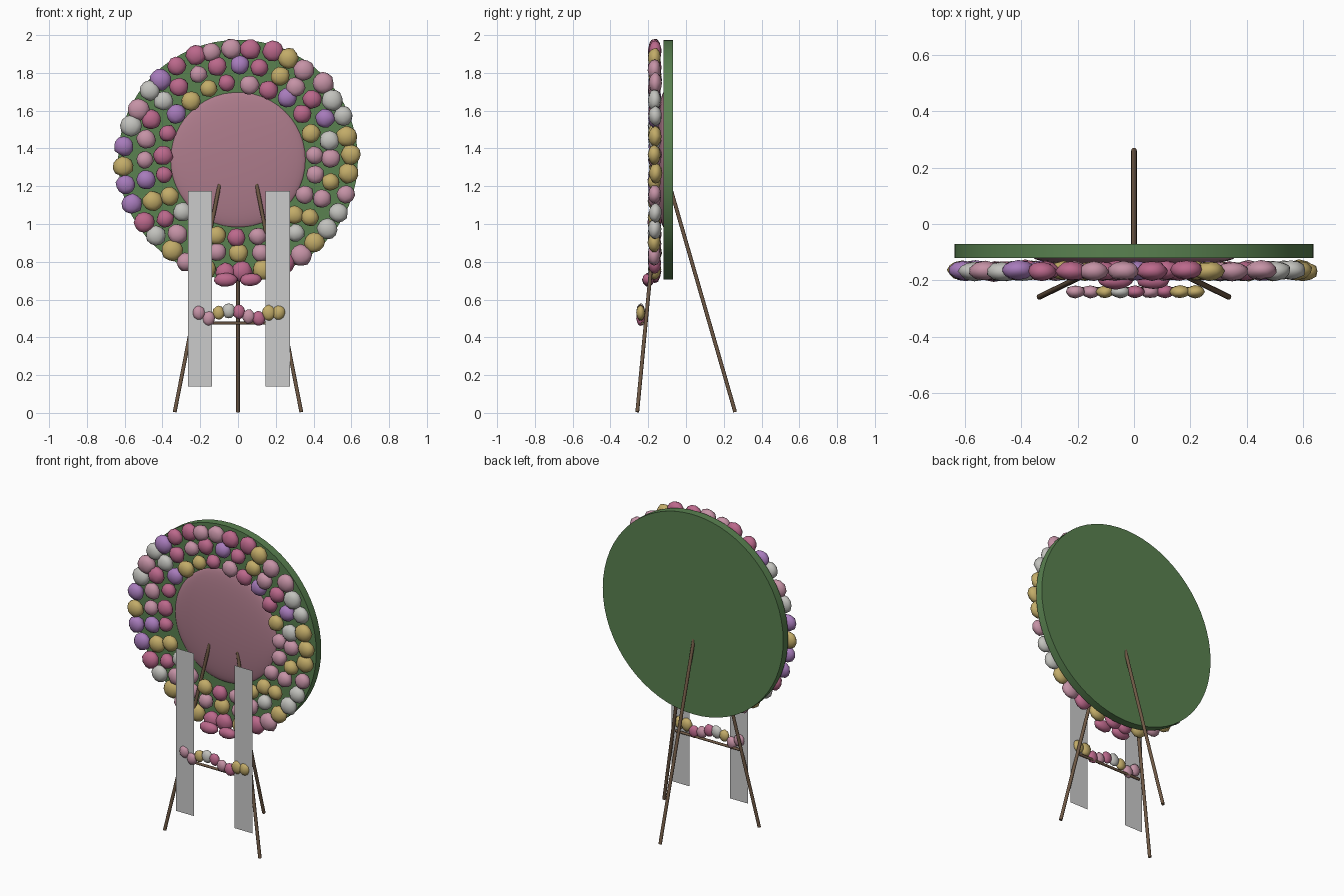
import bpy, bmesh, math, random
from mathutils import Vector, Matrix

random.seed(4)
if "Cube" in bpy.data.objects:
    bpy.data.objects.remove(bpy.data.objects["Cube"])


def material(name, color):
    mat = bpy.data.materials.new(name)
    mat.use_nodes = True
    mat.diffuse_color = (*color, 1)
    mat.node_tree.nodes["Principled BSDF"].inputs["Base Color"].default_value = (*color, 1)
    return mat


green = material("leaf_green", (0.10, 0.22, 0.08))
blush = material("blush", (0.42, 0.20, 0.26))
wood = material("wood", (0.16, 0.10, 0.06))
petals = {
    "P": material("pale_pink", (0.56, 0.29, 0.38)),
    "R": material("rose", (0.50, 0.14, 0.26)),
    "Y": material("yellow", (0.54, 0.41, 0.14)),
    "W": material("off_white", (0.54, 0.54, 0.51)),
    "V": material("violet", (0.39, 0.20, 0.50)),
}
CENTER = Vector((0, -0.095, 1.34))


def finish(name, bm, mats=(), angle=None):
    mesh = bpy.data.meshes.new(name)
    bm.to_mesh(mesh)
    bm.free()
    obj = bpy.data.objects.new(name, mesh)
    bpy.context.collection.objects.link(obj)
    for mat in mats:
        mesh.materials.append(mat)
    if angle:
        bpy.ops.object.select_all(action="DESELECT")
        obj.select_set(True)
        bpy.context.view_layer.objects.active = obj
        bpy.ops.object.shade_smooth_by_angle(angle=math.radians(angle))
    return obj


def rod(name, start, end, radius, mat, sides=12, angle=40):
    start, end = Vector(start), Vector(end)
    axis = end - start
    turn = axis.to_track_quat("Z", "Y").to_matrix().to_4x4()
    bm = bmesh.new()
    bmesh.ops.create_cone(bm, cap_ends=True, segments=sides, radius1=radius, radius2=radius,
                          depth=axis.length,
                          matrix=Matrix.Translation((start + end) / 2) @ turn)
    return finish(name, bm, [mat], angle)


def flowers(name, colors, centers, size):
    """Lumpy flattened blossoms, one per colour letter."""
    bm = bmesh.new()
    keys = list(petals)
    for letter, center in zip(colors, centers):
        grow = random.uniform(0.9, 1.08)
        place = (Matrix.Translation(center)
                 @ Matrix.Rotation(random.uniform(-0.15, 0.15), 4, "Y")
                 @ Matrix.Diagonal((size[0] * grow, size[1], size[2] * grow, 1)))
        spin = Matrix.Rotation(random.uniform(0, math.tau), 4, "Y")
        ball = bmesh.ops.create_icosphere(bm, subdivisions=2, radius=1, matrix=spin)
        for v in ball["verts"]:
            v.co = place @ (v.co * random.uniform(0.93, 1.04))
            for face in v.link_faces:
                face.material_index = keys.index(letter)
    return finish(name, bm, petals.values(), 60)


def ring(name, colors, radius, first, size):
    centers = []
    for i in range(len(colors)):
        a = math.radians(first) + math.tau * i / len(colors) + random.uniform(-0.02, 0.02)
        r = radius + random.uniform(-0.012, 0.012)
        centers.append(CENTER + Vector((r * math.sin(a), random.uniform(-0.074, -0.066), r * math.cos(a))))
    flowers(name, colors, centers, size)


# Backing board and domed centre
rod("backing_board", CENTER + Vector((0, 0.025, 0)), CENTER - Vector((0, 0.025, 0)),
    0.635, green, sides=64)
bm = bmesh.new()
bmesh.ops.create_uvsphere(bm, u_segments=48, v_segments=24, radius=0.36,
                          matrix=Matrix.Translation((0, -0.115, 1.34)) @ Matrix.Diagonal((1, 0.11, 1, 1)))
finish("domed_center", bm, [blush], 60)

# Three rings of blossoms, clockwise from the top
ring("outer_flowers", "PRRYPPWWYYYPWWYPRYRRYPYWRVVYVWPWVRRP", 0.598, -3, (0.055, 0.035, 0.055))
ring("middle_flowers", "VRYPRVWPYPYWPPYPPPRYVPPRWRPR", 0.5, 0, (0.051, 0.035, 0.051))
ring("inner_flowers", "PRVRYPPPYYPRYPWYRRRVYYR", 0.408, 8, (0.05, 0.034, 0.05))
flowers("bottom_flowers", "RR", [(-0.065, -0.2, 0.705), (0.068, -0.2, 0.705)], (0.066, 0.032, 0.038))

# Easel legs and crossbar
for side, s in (("left", 1), ("right", -1)):
    rod(f"{side}_front_leg", (s * 0.335, -0.258, 0.005), (s * 0.098, -0.143, 1.21), 0.01, wood)
rod("back_leg", (0, 0.26, 0.005), (0, -0.085, 1.2), 0.01, wood)
rod("crossbar", (-0.235, -0.232, 0.475), (0.235, -0.232, 0.475), 0.008, wood)

# Garland on the crossbar
heights = (0.53, 0.50, 0.53, 0.54, 0.535, 0.51, 0.50, 0.53, 0.53)
flowers("garland", "PPYWRPRYY",
        [(-0.208 + 0.053 * i, -0.24, z) for i, z in enumerate(heights)], (0.036, 0.023, 0.042))

# Hanging ribbons
for side, x in (("left", 0.21), ("right", -0.202)):
    bm = bmesh.new()
    corners = ((-1, 0.14), (1, 0.14), (1, 1.175), (-1, 1.175))
    bm.faces.new([bm.verts.new((x + 0.064 * u, -0.245, z)) for u, z in corners])
    finish(f"{side}_ribbon", bm)
